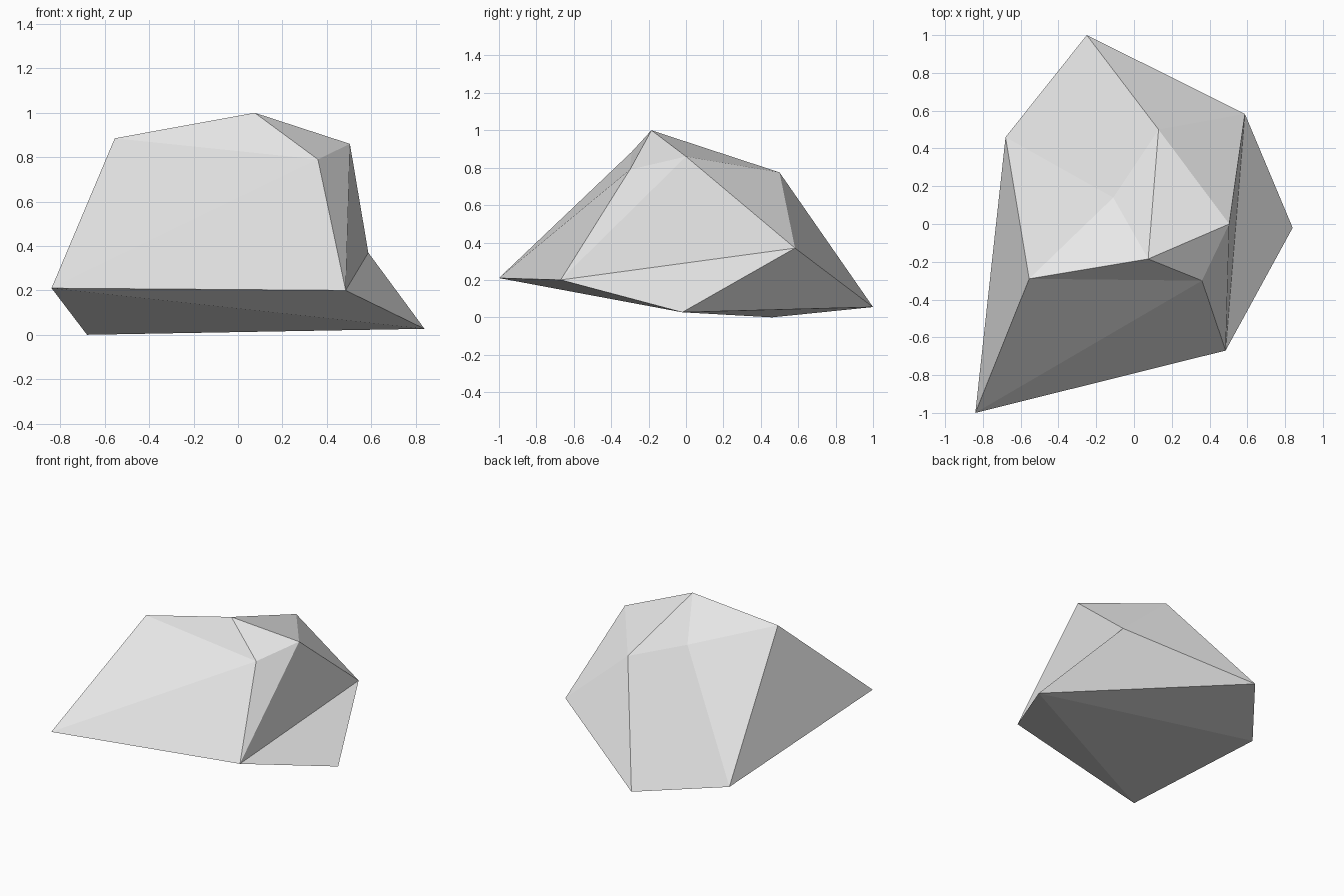
import bpy
import bmesh

# Remove the default cube if it is present
default_cube = bpy.data.objects.get("Cube")
if default_cube:
    bpy.data.objects.remove(default_cube, do_unlink=True)


def make_material(name, colour):
    """Create one plain flat material."""
    material = bpy.data.materials.new(name)
    material.use_nodes = True
    material.diffuse_color = colour
    shader = material.node_tree.nodes["Principled BSDF"]
    shader.inputs["Base Color"].default_value = colour
    shader.inputs["Roughness"].default_value = 0.9
    return material


def make_faceted_stone(name, corners, facets, material):
    """Build a flat-faced stone from named corners and facets."""
    bm = bmesh.new()
    verts = {key: bm.verts.new(place) for key, place in corners.items()}
    for facet in facets:
        bm.faces.new([verts[key] for key in facet.split()])
    bmesh.ops.recalc_face_normals(bm, faces=bm.faces[:])
    mesh = bpy.data.meshes.new(name)
    bm.to_mesh(mesh)
    bm.free()
    mesh.materials.append(material)
    stone = bpy.data.objects.new(name, mesh)
    bpy.context.collection.objects.link(stone)
    return stone


corners = {
    # Wide foot of the rock, with a raised front lip
    "lip": (-0.84, -1.0, 0.21),
    "chin": (0.485, -0.67, 0.2),
    "toe": (0.84, -0.02, 0.027),
    "hip": (0.587, 0.583, 0.37),
    "tail": (-0.25, 1.0, 0.055),
    "heel": (-0.68, 0.46, 0),
    # Chipped crown, sloping down to the back
    "shoulder": (-0.555, -0.29, 0.885),
    "peak": (0.075, -0.185, 1.0),
    "brow": (0.36, -0.3, 0.79),
    "ridge": (0.504, 0, 0.86),
    "back": (0.13, 0.5, 0.775),
    "dent": (-0.11, 0.14, 0.785),
}

facets = [
    # Front slope
    "lip chin brow",
    "lip brow shoulder",
    "shoulder brow peak",
    # Side with the hollow above the toe
    "peak brow ridge",
    "brow chin ridge",
    "ridge chin hip",
    "chin toe hip",
    # Top and back, with the dented crown
    "peak ridge back",
    "ridge hip back",
    "back hip tail",
    "tail hip toe",
    "shoulder peak dent",
    "peak back dent",
    "dent back tail heel",
    "shoulder dent heel",
    "shoulder heel lip",
    # Underside
    "lip heel toe",
    "lip toe chin",
    "heel tail toe",
]

stone_grey = make_material("stone grey", (0.8, 0.8, 0.8, 1.0))
make_faceted_stone("rock", corners, facets, stone_grey)
